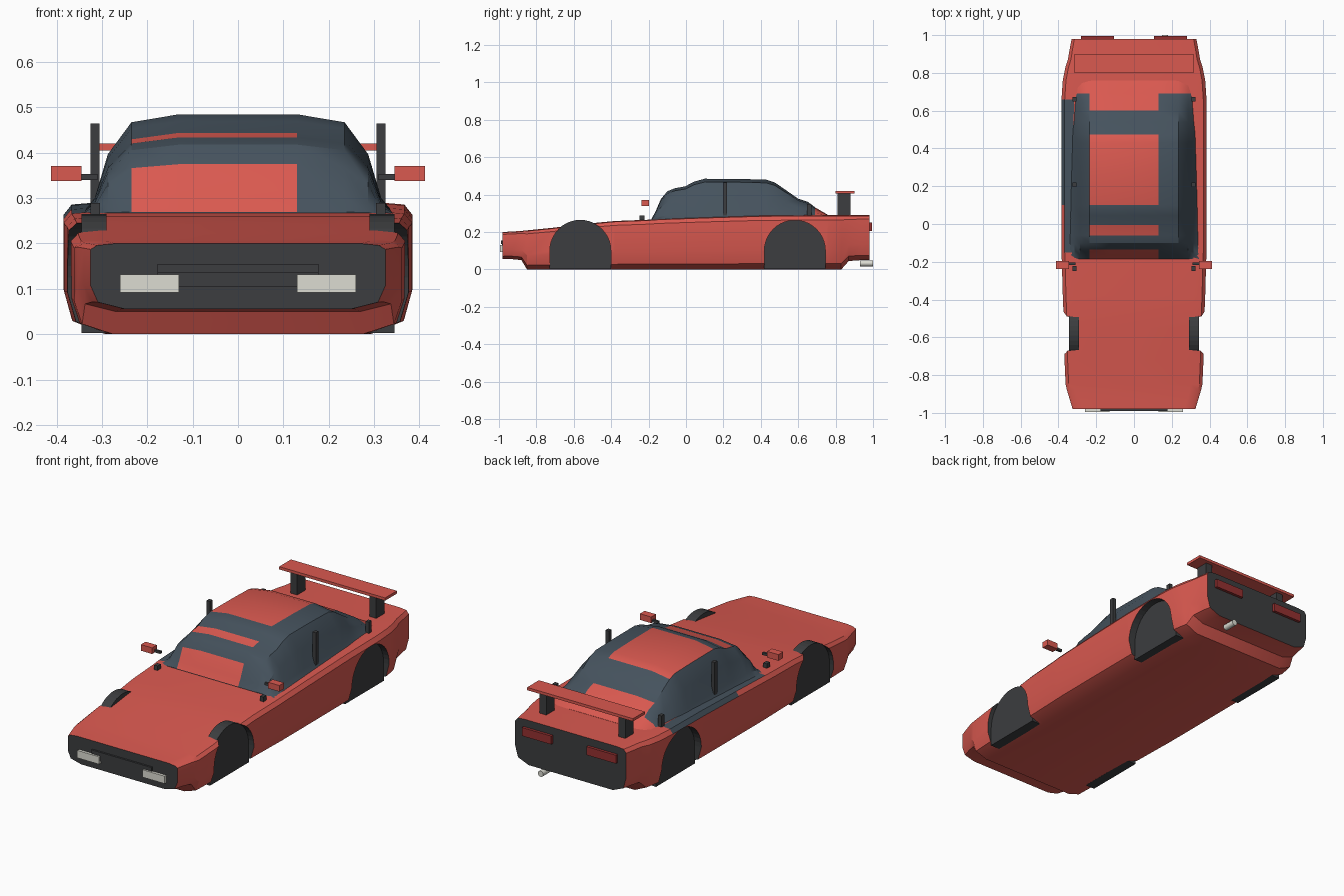
import bpy, bmesh, math

if "Cube" in bpy.data.objects:
    bpy.data.objects.remove(bpy.data.objects["Cube"])


def material(name, rgb):
    m = bpy.data.materials.new(name)
    m.diffuse_color = (*rgb, 1)
    m.use_nodes = True
    m.node_tree.nodes["Principled BSDF"].inputs["Base Color"].default_value = m.diffuse_color
    return m


red = material("red_paint", (0.70, 0.10, 0.08))
dark = material("dark_trim", (0.045, 0.047, 0.05))
glass = material("tinted_glass", (0.06, 0.085, 0.11))
lamp = material("lamp", (0.72, 0.72, 0.65))
tail = material("tail_lamp", (0.30, 0.03, 0.03))
SLOTS = (red, dark, glass)


def finish(name, bm, mats):
    bmesh.ops.recalc_face_normals(bm, faces=bm.faces)
    me = bpy.data.meshes.new(name)
    bm.to_mesh(me)
    bm.free()
    for m in mats:
        me.materials.append(m)
    ob = bpy.data.objects.new(name, me)
    bpy.context.collection.objects.link(ob)
    return ob


def smooth(ob, degrees):
    bpy.ops.object.select_all(action='DESELECT')
    ob.select_set(True)
    bpy.context.view_layer.objects.active = ob
    bpy.ops.object.shade_smooth_by_angle(angle=math.radians(degrees))


def box(name, x, y, z, mat):
    bm = bmesh.new()
    bmesh.ops.create_cube(bm, size=1)
    for v in bm.verts:
        v.co = [(a + b) / 2 + c * (b - a) for (a, b), c in zip((x, y, z), v.co)]
    return finish(name, bm, [mat])


def pair(name, x, y, z, mat):
    box("right_" + name, x, y, z, mat)
    box("left_" + name, (-x[1], -x[0]), y, z, mat)


def loft(name, sections, paint):
    """Skin closed rings given as (y, half outline of x/z points)."""
    bm = bmesh.new()
    rings = []
    for y, half in sections:
        pts = half + [(-x, z) for x, z in reversed(half)]
        rings.append([bm.verts.new((x, y, z)) for x, z in pts])
    n = len(rings[0])
    for a, b in zip(rings, rings[1:]):
        for i in range(n):
            j = (i + 1) % n
            bm.faces.new((a[i], a[j], b[j], b[i]))
    for r in (rings[0], rings[-1]):
        bm.faces.new(r)
    for f in bm.faces:
        f.material_index = paint(f.calc_center_median(), len(f.verts))
    return finish(name, bm, SLOTS)


# Body shell: station, half width, underside, top
stations = [(-.98, .325, .055, .2), (-.93, .34, .055, .203), (-.88, .355, .05, .206),
            (-.85, .362, 0, .209), (-.72, .368, 0, .222), (-.55, .37, 0, .243),
            (-.38, .377, 0, .259), (-.2, .382, 0, .266), (-.15, .384, 0, .27),
            (.1, .385, 0, .279), (.4, .385, 0, .288), (.66, .384, 0, .29),
            (.76, .377, 0, .29), (.83, .363, 0, .29), (.87, .35, .045, .29),
            (.94, .338, .05, .29), (.98, .33, .05, .29)]


def body_half(w, zb, zt):
    k = (zt - zb) / .28
    return [(w * .76, zb), (w * .95, zb + .03 * k), (w, zb + .1 * k),
            (w, zt - .025 * k), (w * .955, zt - .004), (w * .83, zt)]


def paint_body(c, sides):
    if sides > 4:
        return 1
    shoulder = c.x < -.33 and c.z > .268 and -.16 < c.y < .68
    return 2 if shoulder else 0


body = loft("body_shell", [(y, body_half(w, a, b)) for y, w, a, b in stations], paint_body)

# Cabin: station, roof height; sides share one cross-section
base = .265
cabin_stations = [(-.185, .27), (-.165, .305), (-.135, .375), (-.10, .418), (-.06, .434),
                  (-.005, .444), (.045, .47), (.1, .485), (.28, .484), (.43, .48),
                  (.475, .465), (.54, .42), (.6, .378), (.65, .362), (.69, .332), (.76, .291)]
outline = [(.345, 0), (.316, .16), (.287, .6), (.235, .92), (.13, 1)]


def paint_cabin(c, sides):
    if c.y > .685:
        return 0
    centre = -.22 < c.x < .1 and c.z > .27
    bands = c.y < -.135 or -.06 < c.y < -.005 or .1 < c.y < .455 or c.y > .61
    return 0 if centre and bands else 2


loft("cabin", [(y, [(x, base + f * (t - base)) for x, f in outline])
               for y, t in cabin_stations], paint_cabin)


# Wheel arch recesses with dark inner walls
def arch(name, x0, x1, yc, r, bottom):
    bm = bmesh.new()
    prof = [(yc + r, bottom)]
    prof += [(yc + r * math.cos(math.pi * i / 20), .1 + r * math.sin(math.pi * i / 20))
             for i in range(21)]
    prof += [(yc - r, bottom)]
    a = [bm.verts.new((x0, y, z)) for y, z in prof]
    face = bm.faces.new(a)
    ext = bmesh.ops.extrude_face_region(bm, geom=[face])["geom"]
    for v in ext:
        if isinstance(v, bmesh.types.BMVert):
            v.co.x = x1
    for f in bm.faces:
        f.material_index = 1
    return finish(name, bm, SLOTS)


for s, side in ((1, "right"), (-1, "left")):
    for yc, end in ((-.565, "front"), (.582, "rear")):
        cutter = arch(f"{side}_{end}_arch_cutter", s * .325, s * .5, yc, .163, -.1)
        cutter.hide_render = True
        cutter.hide_viewport = True
        cut = body.modifiers.new("arch", 'BOOLEAN')
        cut.operation = 'DIFFERENCE'
        cut.solver = 'EXACT'
        cut.object = cutter
        arch(f"{side}_{end}_arch_liner", s * .29, s * .345, yc, .165, .003)

for name in ("body_shell", "cabin"):
    smooth(bpy.data.objects[name], 28)

# Front grille and lamps
box("upper_grille", (-.178, .178), (-.99, -.97), (.135, .155), dark)
box("lower_grille", (-.178, .178), (-.985, -.97), (.105, .135), dark)
pair("headlamp", (.13, .26), (-.995, -.97), (.092, .132), lamp)

# Rear lamps and exhaust
pair("tail_lamp", (.105, .28), (.97, .995), (.205, .25), tail)
bm = bmesh.new()
bmesh.ops.create_cone(bm, cap_ends=True, segments=16, radius1=.016, radius2=.016, depth=.07)
for v in bm.verts:
    v.co = (v.co.x + .165, v.co.z + .965, v.co.y + .033)
smooth(finish("exhaust_pipe", bm, [lamp]), 40)

# Rear wing
box("wing_blade", (-.315, .315), (.80, .90), (.405, .42), red)
pair("wing_post", (.215, .255), (.81, .88), (.28, .406), dark)

# Mirrors, pillars and small trim blocks
pair("mirror", (.345, .412), (-.237, -.197), (.338, .371), red)
pair("mirror_arm", (.31, .346), (-.218, -.205), (.34, .353), dark)
pair("wiper_block", (.304, .325), (-.248, -.222), (.262, .289), dark)
pair("door_pillar", (.305, .325), (.197, .22), (.275, .465), dark)
pair("rear_pillar", (.305, .325), (.648, .672), (.28, .35), dark)
